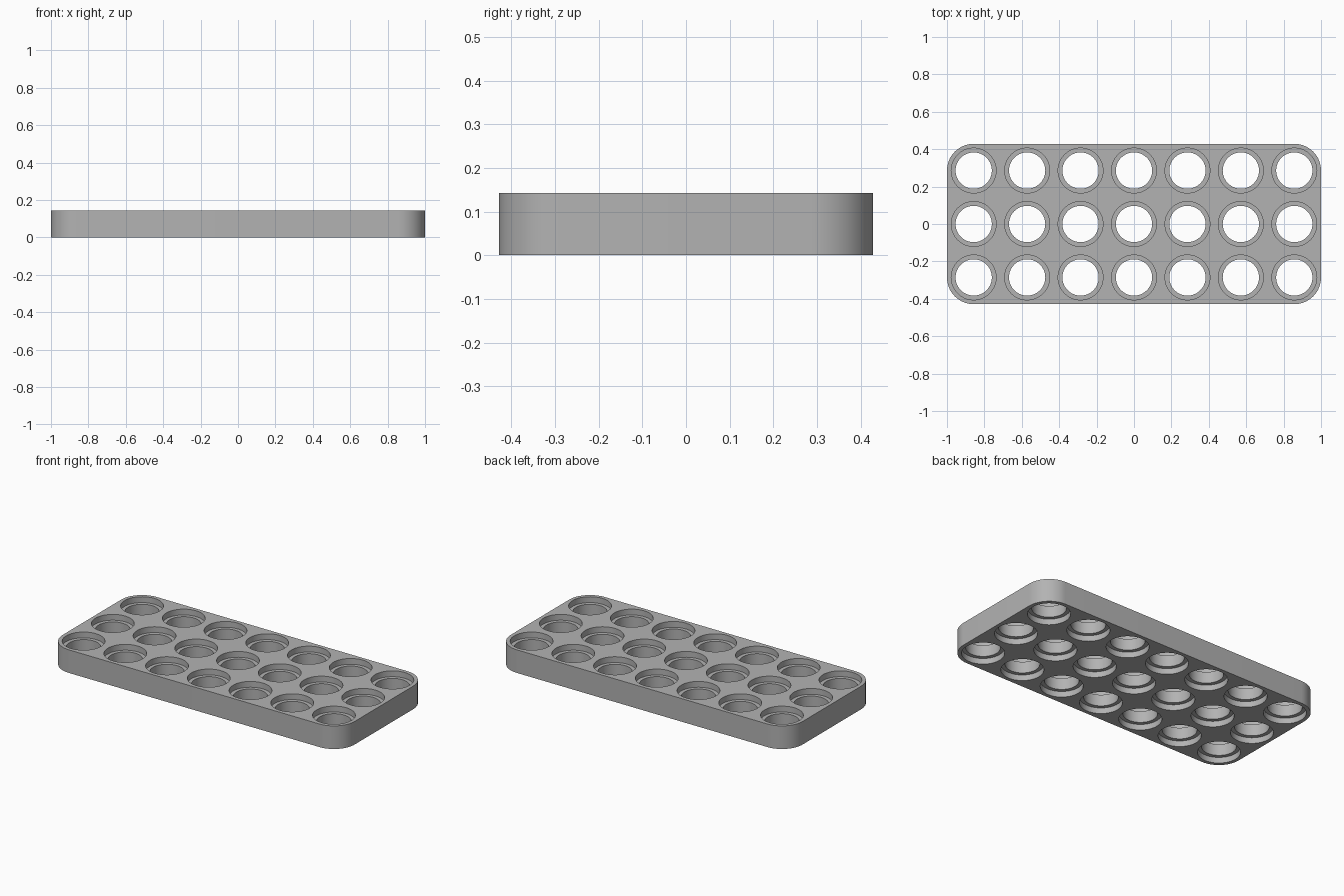
import bpy, bmesh, math

if "Cube" in bpy.data.objects:
    bpy.data.objects.remove(bpy.data.objects["Cube"], do_unlink=True)

PITCH = 2 / 7
HEIGHT = 1 / 7
CORNER = 1 / 7
WIDE, NARROW, RECESS = 0.12, 0.097, 0.036
SEGMENTS = 64

grey = bpy.data.materials.new("plain grey")
grey.use_nodes = True
colour = (0.45, 0.45, 0.45, 1)
grey.diffuse_color = colour
grey.node_tree.nodes["Principled BSDF"].inputs["Base Color"].default_value = colour


def finish(name, bm):
    bmesh.ops.recalc_face_normals(bm, faces=bm.faces)
    mesh = bpy.data.meshes.new(name)
    bm.to_mesh(mesh)
    bm.free()
    mesh.materials.append(grey)
    obj = bpy.data.objects.new(name, mesh)
    bpy.context.collection.objects.link(obj)
    return obj


def ring(bm, x, y, z, radius):
    return [bm.verts.new((x + radius * math.cos(a), y + radius * math.sin(a), z))
            for a in (math.tau * i / SEGMENTS for i in range(SEGMENTS))]


# Rounded rectangular tray
bm = bmesh.new()
outline = []
for quarter, (sx, sy) in enumerate([(1, 1), (-1, 1), (-1, -1), (1, -1)]):
    for i in range(17):
        a = (quarter + i / 16) * math.pi / 2
        outline.append(bm.verts.new((sx * (1 - CORNER) + CORNER * math.cos(a),
                                     sy * (1.5 * PITCH - CORNER) + CORNER * math.sin(a), 0)))
base = bm.faces.new(outline)
top = bmesh.ops.extrude_face_region(bm, geom=[base])["geom"]
bmesh.ops.translate(bm, vec=(0, 0, HEIGHT),
                    verts=[v for v in top if isinstance(v, bmesh.types.BMVert)])
tray = finish("tray", bm)

# Stepped hole cutters: a through hole with a wider recess at top and bottom
bm = bmesh.new()
profile = [(WIDE, -0.05), (WIDE, RECESS), (NARROW, RECESS),
           (NARROW, HEIGHT - RECESS), (WIDE, HEIGHT - RECESS), (WIDE, HEIGHT + 0.05)]
for column in range(-3, 4):
    for row in range(-1, 2):
        rings = [ring(bm, column * PITCH, row * PITCH, z, r) for r, z in profile]
        bm.faces.new(rings[0])
        bm.faces.new(rings[-1])
        for low, high in zip(rings, rings[1:]):
            for i in range(SEGMENTS):
                j = (i + 1) % SEGMENTS
                bm.faces.new((low[i], low[j], high[j], high[i]))
cutter = finish("hole_cutter", bm)
cutter.hide_render = True
cutter.hide_set(True)

# Cut the holes and keep the rims crisp
cut = tray.modifiers.new("holes", "BOOLEAN")
cut.object = cutter
cut.operation = "DIFFERENCE"
cut.solver = "EXACT"
bpy.context.view_layer.objects.active = tray
tray.select_set(True)
bpy.ops.object.modifier_apply(modifier=cut.name)
bpy.data.objects.remove(cutter, do_unlink=True)
bpy.ops.object.shade_smooth_by_angle(angle=math.radians(30))
